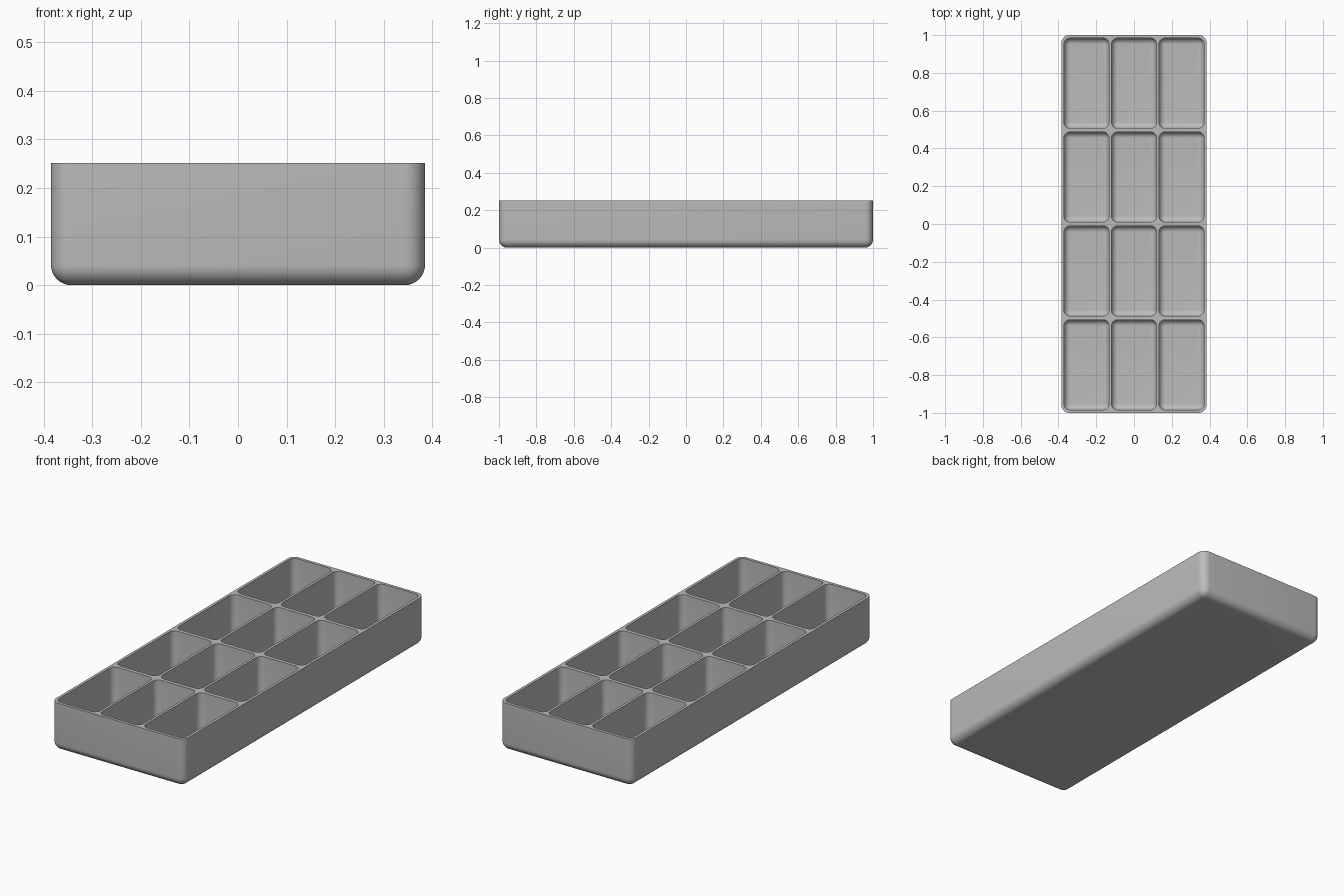
import bpy, bmesh
from math import sin, cos, pi

cube = bpy.data.objects.get("Cube")
if cube:
    bpy.data.objects.remove(cube, do_unlink=True)

WIDTH, LENGTH, HEIGHT = 0.77, 2.0, 0.252
COLS, ROWS = 3, 4
POCKET_W, POCKET_L = 0.238, 0.477
PITCH_X, PITCH_Y = 0.2515, 0.497
FLOOR = 0.016
STEPS = 8

grey = bpy.data.materials.new("light grey plastic")
grey.use_nodes = True
colour = (0.5, 0.5, 0.5, 1)
grey.diffuse_color = colour
grey.node_tree.nodes["Principled BSDF"].inputs["Base Color"].default_value = colour


def ring(bm, cx, cy, w, l, r, z):
    """Closed rounded-rectangle loop of vertices."""
    verts = []
    for i, (sx, sy) in enumerate([(1, 1), (-1, 1), (-1, -1), (1, -1)]):
        for k in range(STEPS + 1):
            a = (i + k / STEPS) * pi / 2
            x = cx + sx * (w / 2 - r) + r * cos(a)
            y = cy + sy * (l / 2 - r) + r * sin(a)
            verts.append(bm.verts.new((x, y, z)))
    return verts


def basin(bm, cx, cy, w, l, r, bottom):
    """Straight walls with a filleted base; returns the rim edges."""
    rings = [ring(bm, cx, cy, w, l, r, HEIGHT)]
    for k in range(STEPS + 1):
        t = k / STEPS * pi / 2
        inset = r * (1 - cos(t)) * 0.999
        rings.append(ring(bm, cx, cy, w - 2 * inset, l - 2 * inset,
                          r - inset, bottom + r * (1 - sin(t))))
    for a, b in zip(rings, rings[1:]):
        for j in range(len(a)):
            n = (j + 1) % len(a)
            bm.faces.new((a[j], a[n], b[n], b[j]))
    bm.faces.new(rings[-1])
    top = rings[0]
    return [bm.edges.get((top[j], top[(j + 1) % len(top)])) for j in range(len(top))]


bm = bmesh.new()
# Outer shell
rim = basin(bm, 0, 0, WIDTH, LENGTH, 0.042, 0)
# Pockets
for i in range(COLS):
    for j in range(ROWS):
        rim += basin(bm, (i - (COLS - 1) / 2) * PITCH_X, (j - (ROWS - 1) / 2) * PITCH_Y,
                     POCKET_W, POCKET_L, 0.032, FLOOR)
# Flat rim joining the shell and the pockets
bmesh.ops.triangle_fill(bm, edges=rim, use_beauty=True, normal=(0, 0, 1))
bmesh.ops.recalc_face_normals(bm, faces=bm.faces)

mesh = bpy.data.meshes.new("compartment_tray")
bm.to_mesh(mesh)
bm.free()
mesh.materials.append(grey)
tray = bpy.data.objects.new("compartment_tray", mesh)
bpy.context.collection.objects.link(tray)

bpy.context.view_layer.objects.active = tray
tray.select_set(True)
bpy.ops.object.shade_smooth_by_angle(angle=pi / 6)
